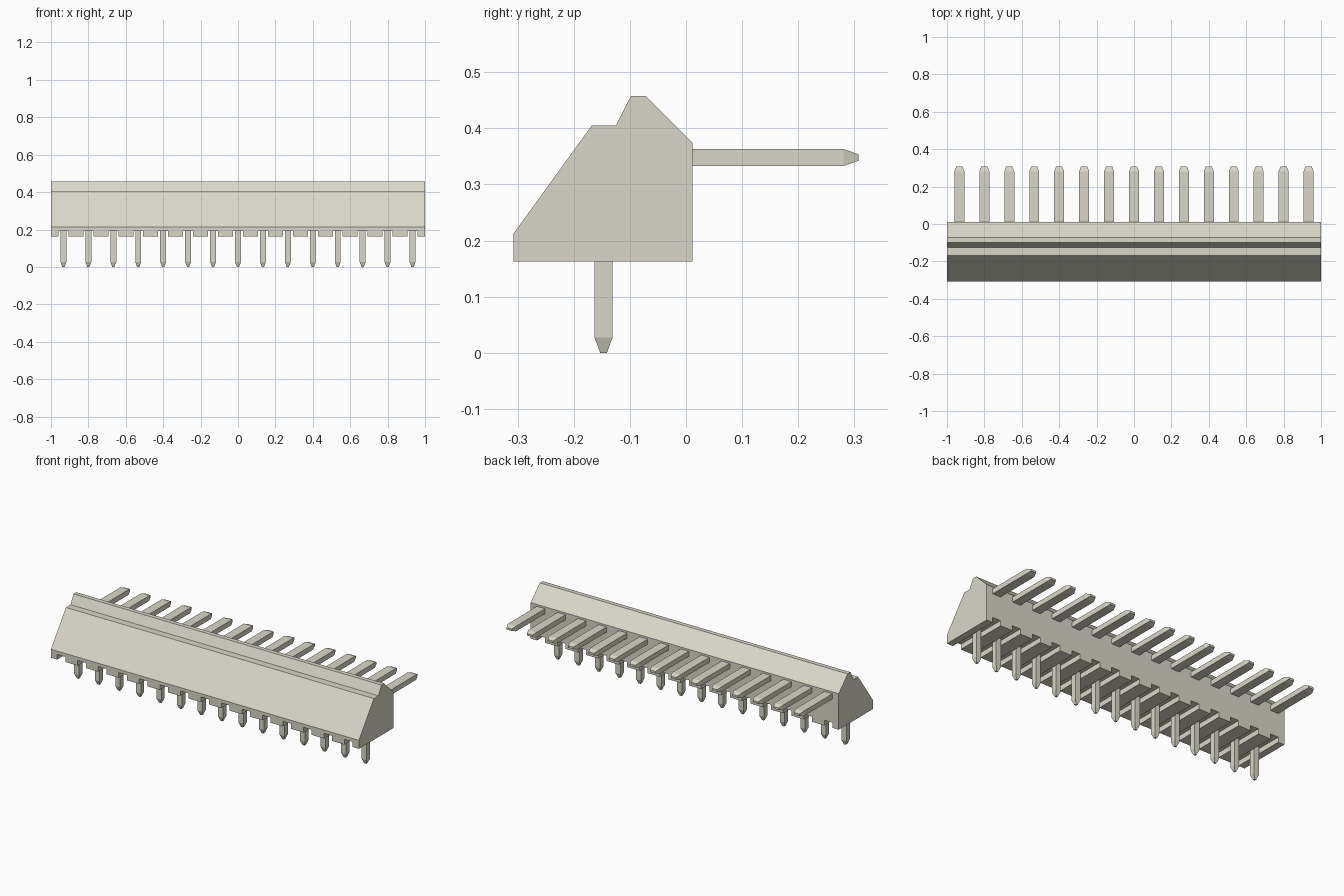
import bpy, bmesh
from mathutils import Matrix, Vector

if "Cube" in bpy.data.objects:
    bpy.data.objects.remove(bpy.data.objects["Cube"], do_unlink=True)

PINS = 15
PITCH = 2 / PINS
PIN_X = [(i - (PINS - 1) / 2) * PITCH for i in range(PINS)]

# Single warm ivory finish
ivory = bpy.data.materials.new("warm_ivory")
ivory.use_nodes = True
colour = (0.70, 0.685, 0.585, 1)
ivory.diffuse_color = colour
ivory.node_tree.nodes["Principled BSDF"].inputs["Base Color"].default_value = colour


def finish(name, bm):
    bmesh.ops.recalc_face_normals(bm, faces=bm.faces)
    mesh = bpy.data.meshes.new(name)
    bm.to_mesh(mesh)
    bm.free()
    mesh.materials.append(ivory)
    obj = bpy.data.objects.new(name, mesh)
    bpy.context.collection.objects.link(obj)
    return obj


def add_box(bm, centre, size):
    bmesh.ops.create_cube(bm, size=1, matrix=Matrix.Translation(centre) @ Matrix.Diagonal((*size, 1)))


def make_pin(name, origin, axis, side, up, length, taper, half, tip_half):
    """Square-section bar along axis, ending in a blunt tapered tip."""
    bm = bmesh.new()
    rings = []
    for dist, (a, b) in ((0, half), (length - taper, half), (length, tip_half)):
        rings.append([bm.verts.new(origin + axis * dist + side * a * s + up * b * t)
                      for s, t in ((-1, -1), (1, -1), (1, 1), (-1, 1))])
    for lower, upper in zip(rings, rings[1:]):
        for k in range(4):
            n = (k + 1) % 4
            bm.faces.new((lower[k], lower[n], upper[n], upper[k]))
    bm.faces.new(rings[0])
    bm.faces.new(rings[-1])
    return finish(name, bm)


# Housing: side profile extruded along x
profile = [(-0.307, 0.163), (-0.307, 0.213), (-0.168, 0.405), (-0.125, 0.405),
           (-0.098, 0.458), (-0.072, 0.458), (0.012, 0.374), (0.012, 0.163)]
bm = bmesh.new()
end = bm.faces.new([bm.verts.new((-1, y, z)) for y, z in profile])
ext = bmesh.ops.extrude_face_region(bm, geom=[end])
bmesh.ops.translate(bm, vec=(2, 0, 0),
                    verts=[v for v in ext["geom"] if isinstance(v, bmesh.types.BMVert)])
housing = finish("housing", bm)

# Channels cut through the underside, one for each pin
bm = bmesh.new()
for x in PIN_X:
    add_box(bm, (x, -0.1475, 0.163), (0.053, 0.5, 0.06))
cutter = finish("channel_cutter", bm)
cutter.hide_render = True
cut = housing.modifiers.new("channels", "BOOLEAN")
cut.operation = "DIFFERENCE"
cut.solver = "EXACT"
cut.object = cutter
bpy.context.view_layer.objects.active = housing
bpy.ops.object.modifier_apply(modifier=cut.name)
bpy.data.objects.remove(cutter, do_unlink=True)

# Downward solder pins and rearward contact pins
X, Y, Z = Vector((1, 0, 0)), Vector((0, 1, 0)), Vector((0, 0, 1))
for i, x in enumerate(PIN_X, 1):
    make_pin(f"solder_pin_{i}", Vector((x, -0.147, 0.2)), -Z, X, Y,
             0.2, 0.027, (0.016, 0.016), (0.006, 0.006))
    make_pin(f"contact_pin_{i}", Vector((x, 0.005, 0.348)), Y, X, Z,
             0.302, 0.026, (0.0265, 0.015), (0.017, 0.006))
